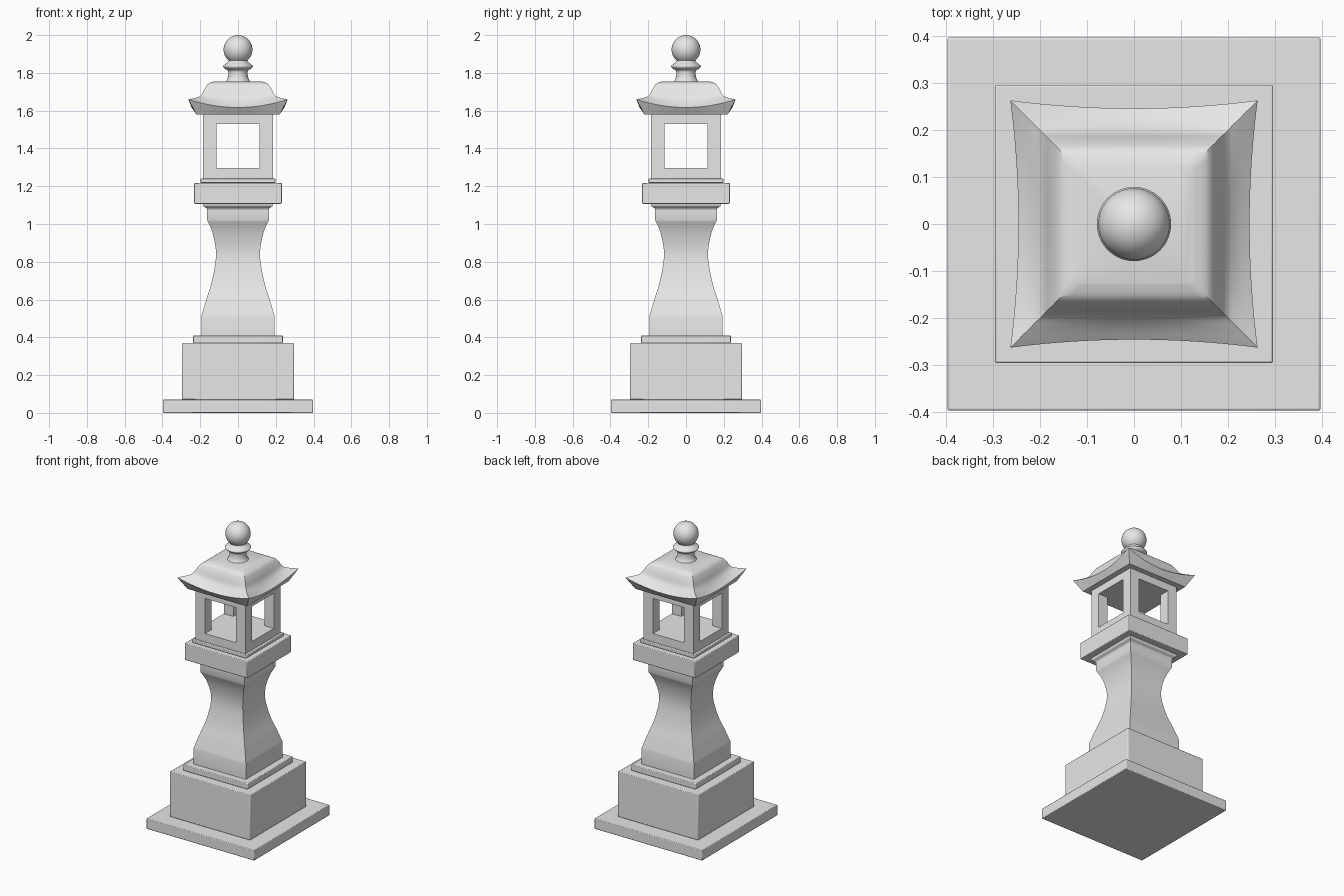
import bpy, bmesh, math
from mathutils import Vector

cube = bpy.data.objects.get("Cube")
if cube:
    bpy.data.objects.remove(cube, do_unlink=True)

stone = bpy.data.materials.new("grey stone")
stone.use_nodes = True
GREY = (0.8, 0.8, 0.8, 1)
stone.diffuse_color = GREY
stone.node_tree.nodes["Principled BSDF"].inputs["Base Color"].default_value = GREY


def finish(name, bm, angle=35, bevel=0):
    """Turn a bmesh into a shaded, optionally bevelled object."""
    bmesh.ops.recalc_face_normals(bm, faces=bm.faces)
    mesh = bpy.data.meshes.new(name)
    bm.to_mesh(mesh)
    bm.free()
    mesh.materials.append(stone)
    ob = bpy.data.objects.new(name, mesh)
    bpy.context.collection.objects.link(ob)
    bpy.ops.object.select_all(action="DESELECT")
    ob.select_set(True)
    bpy.context.view_layer.objects.active = ob
    bpy.ops.object.shade_smooth_by_angle(angle=math.radians(angle))
    if bevel:
        mod = ob.modifiers.new("soft edges", "BEVEL")
        mod.width = bevel
        mod.segments = 2
    return ob


def smooth_path(points, steps=5):
    """Catmull-Rom curve through points of any dimension."""
    pts = [Vector(p) for p in points]
    pts = [pts[0]] + pts + [pts[-1]]
    out = []
    for a, b, c, d in zip(pts, pts[1:], pts[2:], pts[3:]):
        for i in range(steps):
            t = i / steps
            out.append(b + (c - a) * t / 2 + (a * 2 - b * 5 + c * 4 - d) * t**2 / 2
                       + (b * 3 - a - c * 3 + d) * t**3 / 2)
    return out + [pts[-1]]


def square_loft(name, profile, sides=1, **kw):
    """Stack square rings: half width, height, corner lift, inward bow."""
    bm = bmesh.new()
    rings = []
    for half, z, lift, bow in profile:
        ring = []
        for turn in range(4):
            c, s = round(math.cos(turn * math.pi / 2)), round(math.sin(turn * math.pi / 2))
            for i in range(sides):
                t = 2 * i / sides - 1
                x, y = t * half, -half + bow * (1 - t * t)
                ring.append(bm.verts.new((x * c - y * s, x * s + y * c, z + lift * t * t)))
        rings.append(ring)
    for low, high in zip(rings, rings[1:]):
        for i in range(len(low)):
            j = (i + 1) % len(low)
            bm.faces.new((low[i], low[j], high[j], high[i]))
    bm.faces.new(rings[0])
    bm.faces.new(rings[-1])
    return finish(name, bm, **kw)


def slab(name, half, bottom, top, bevel=0.004):
    return square_loft(name, [(half, bottom, 0, 0), (half, top, 0, 0)], bevel=bevel)


# Stepped base
slab("ground_slab", 0.397, 0, 0.07)
slab("plinth", 0.296, 0.07, 0.37)
slab("plinth_step", 0.237, 0.37, 0.41)

# Waisted square pedestal with flared capital
waist = smooth_path([(0.194, 0.51), (0.168, 0.6), (0.14, 0.69), (0.119, 0.8),
                     (0.119, 0.88), (0.137, 0.96), (0.163, 1.02)])
shape = [(0.194, 0.41)] + [tuple(p) for p in waist] + [(0.163, 1.075)]
square_loft("pedestal", [(h, z, 0, 0) for h, z in shape])
flare = smooth_path([(0.163, 1.075), (0.168, 1.085), (0.183, 1.095), (0.187, 1.11)], 3)
square_loft("capital_flare", [(h, z, 0, 0) for h, z in flare])

# Platform below the lamp chamber
slab("platform", 0.232, 1.107, 1.218)
slab("platform_step", 0.199, 1.218, 1.24)

# Lamp chamber: a block with two crossing openings, made from its filled cells
bm = bmesh.new()
across = (-0.184, -0.114, 0.114, 0.184)
levels = (1.24, 1.296, 1.53, 1.582)
axes = (across, across, levels)
cells = {(i, j, k) for i in range(3) for j in range(3) for k in range(3)
         if k != 1 or (i != 1 and j != 1)}
for cell in cells:
    for axis in range(3):
        for side in (0, 1):
            beside = list(cell)
            beside[axis] += 2 * side - 1
            if tuple(beside) in cells:
                continue
            corners = []
            for u, v in ((0, 0), (1, 0), (1, 1), (0, 1)):
                step = [u, v]
                step.insert(axis, side)
                corners.append(bm.verts.new([axes[n][cell[n] + step[n]] for n in range(3)]))
            bm.faces.new(corners)
bmesh.ops.remove_doubles(bm, verts=bm.verts, dist=0.0001)
finish("lamp_chamber", bm)

# Roof: slanted eaves, upturned corners, steep shoulder and flat crown
slope = smooth_path([(0.263, 1.617, 0.043, 0.017), (0.225, 1.64, 0.028, 0.008),
                     (0.197, 1.668, 0.012, 0.003), (0.178, 1.71, 0.003, 0),
                     (0.158, 1.742, 0, 0), (0.125, 1.755, 0, 0)])
square_loft("roof", [(0.22, 1.58, 0, 0)] + [tuple(p) for p in slope], sides=16)

# Turned finial: flared neck, collar and ball
neck = smooth_path([(0.066, 1.752), (0.054, 1.775), (0.052, 1.81), (0.07, 1.822),
                    (0.079, 1.835), (0.07, 1.845), (0.053, 1.858), (0.05, 1.875)], 4)
ball = [(0.0765 * math.cos(a), 1.9235 + 0.0765 * math.sin(a))
        for a in (math.radians(-48 + 138 * i / 16) for i in range(17))]
bm = bmesh.new()
verts = [bm.verts.new((max(r, 0), 0, z)) for r, z in [tuple(p) for p in neck] + ball]
edges = [bm.edges.new(pair) for pair in zip(verts, verts[1:])]
bmesh.ops.spin(bm, geom=verts + edges, cent=(0, 0, 0), axis=(0, 0, 1),
               angle=2 * math.pi, steps=40)
bmesh.ops.remove_doubles(bm, verts=bm.verts, dist=0.0002)
finish("finial", bm, angle=50)
